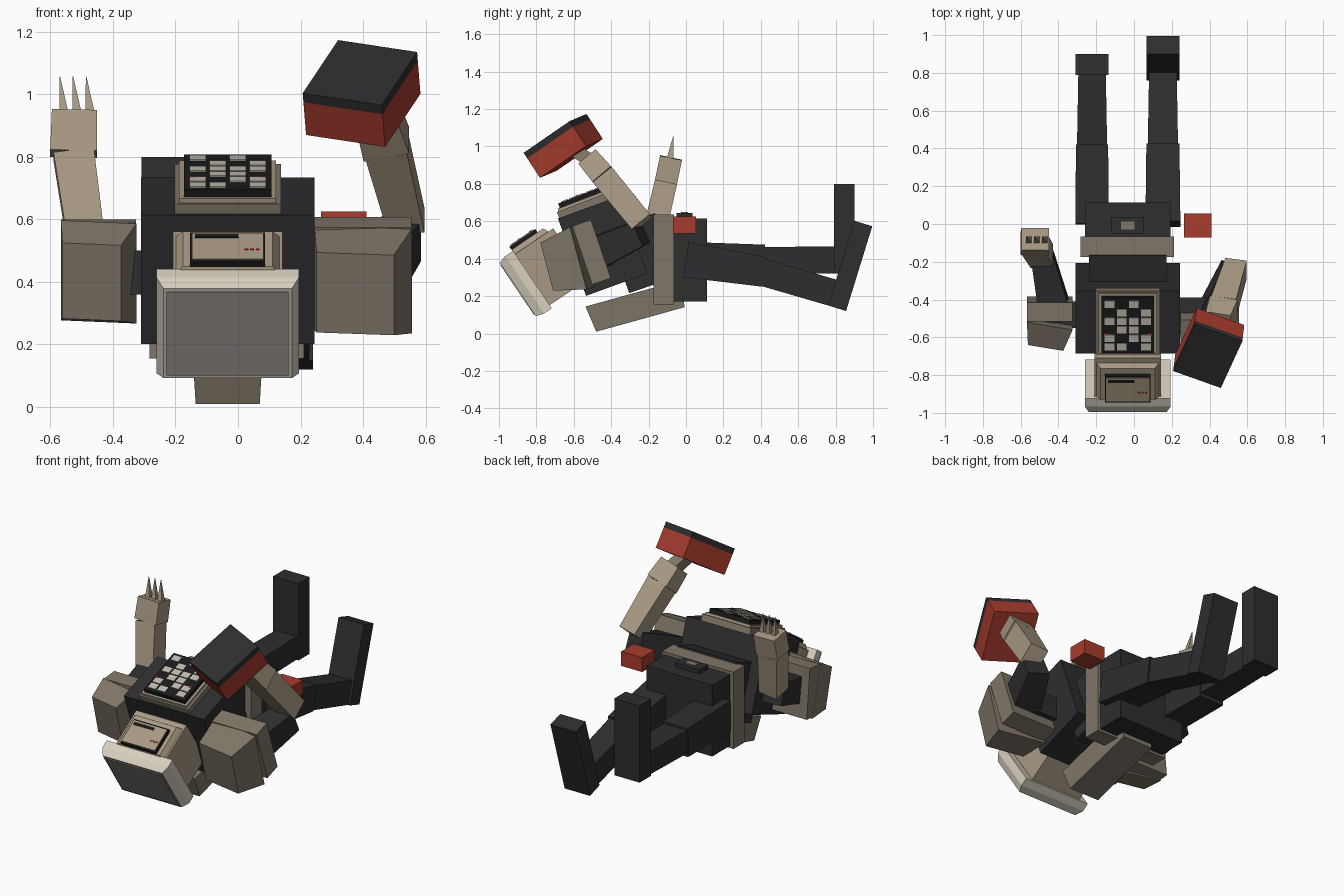
import bpy, bmesh, math
from mathutils import Vector, Matrix


def mat(name, *rgb):
    m = bpy.data.materials.new(name)
    m.diffuse_color = [((c / 255 + 0.055) / 1.055) ** 2.4 for c in rgb] + [1]
    return m


DARK = mat("charcoal", 46, 46, 48)
TAN = mat("tan", 168, 153, 131)
TAUPE = mat("taupe", 128, 118, 104)
CREAM = mat("cream", 216, 208, 192)
GREY = mat("warm grey", 162, 157, 151)
RED = mat("brick red", 168, 60, 46)
BLACK = mat("near black", 26, 26, 27)
WHITE = mat("off white", 190, 184, 172)
CX = -0.033  # body centre line


def prism(name, m, a, b, s0, s1=None, side=(1, 0, 0)):
    """Four-sided prism from a to b, with a (width, depth) section at each end."""
    a, b, side = Vector(a), Vector(b), Vector(side)
    s1 = s1 or s0
    d = (b - a).normalized()
    s = (side - d * side.dot(d)).normalized()
    t = d.cross(s)
    bm = bmesh.new()
    rings = []
    for p, (w, h) in ((a, s0), (b, s1)):
        rings.append([bm.verts.new(p + s * w * i / 2 + t * h * j / 2)
                      for i, j in ((-1, -1), (1, -1), (1, 1), (-1, 1))])
    bm.faces.new(rings[0])
    bm.faces.new(rings[1])
    for i in range(4):
        k = (i + 1) % 4
        bm.faces.new((rings[0][i], rings[0][k], rings[1][k], rings[1][i]))
    bmesh.ops.recalc_face_normals(bm, faces=bm.faces)
    me = bpy.data.meshes.new(name)
    bm.to_mesh(me)
    bm.free()
    me.materials.append(m)
    ob = bpy.data.objects.new(name, me)
    bpy.context.collection.objects.link(ob)
    return ob


def block(name, m, c, size, pitch=0, off=(0, 0, 0), top=1):
    """Box tilted about x; off is an offset in the tilted frame, top scales its upper face."""
    r = Matrix.Rotation(math.radians(pitch), 3, 'X')
    c = Vector(c) + r @ Vector(off)
    z = r @ Vector((0, 0, size[2] / 2))
    return prism(name, m, c - z, c + z, size[:2], (size[0] * top, size[1] * top))


# torso, leaning back towards the head
CH = (CX, -0.445, 0.468)
block("chest", DARK, CH, (0.555, 0.35, 0.44), 20)
block("abdomen", DARK, (CX, -0.235, 0.43), (0.41, 0.27, 0.36), 19)
block("belt", TAUPE, (CX - 0.003, -0.12, 0.395), (0.495, 0.11, 0.48))
block("pelvis", DARK, (CX, 0.023, 0.393), (0.455, 0.18, 0.446))
block("buckle", DARK, (CX, -0.008, 0.63), (0.17, 0.085, 0.028))
block("buckle_mark", TAUPE, (CX, -0.008, 0.646), (0.07, 0.04, 0.005))
block("backpack", TAUPE, (CX, -0.263, 0.145), (0.205, 0.49, 0.145), 15.5, top=1.08)

# chest panel with worn patches
P = (CX, -0.515, 0.695)
block("panel_frame", TAUPE, P, (0.34, 0.36, 0.04), 21)
block("panel_step", TAN, P, (0.31, 0.34, 0.02), 21, (0, 0, 0.025))
block("panel_plate", BLACK, P, (0.28, 0.315, 0.03), 21, (0, 0, 0.045))
PATTERN = ("1101", "1011", "0110", "1111", "0101", "1010")
for j, row in enumerate(PATTERN):
    for i, on in enumerate(row):
        if on == "1":
            block("panel_patch", WHITE, P, (0.052, 0.04, 0.005), 21,
                  ((i - 1.5) * 0.064, (j - 2.5) * 0.048, 0.0625))
for s in (-1, 1):
    block("panel_lamp", RED, P, (0.02, 0.012, 0.005), 21, (s * 0.115, -0.05, 0.064))

# head: local -y is the crown, local +z is the face
H = (CX, -0.73, 0.35)
block("neck", DARK, (CX, -0.63, 0.41), (0.24, 0.14, 0.25), 30)
block("head", TAN, H, (0.35, 0.27, 0.33), 34)
R = Matrix.Rotation(math.radians(34), 3, 'X')
hp = lambda y, z=0: Vector(H) + R @ Vector((0, y, z))
prism("helmet_rim", CREAM, hp(-0.11), hp(-0.16), (0.455, 0.37))
prism("helmet_cap", CREAM, hp(-0.16), hp(-0.205), (0.455, 0.37), (0.41, 0.345))
prism("cap_plate", GREY, hp(-0.204), hp(-0.209), (0.39, 0.32))
block("face_bezel", TAN, H, (0.33, 0.23, 0.03), 34, (0, -0.01, 0.18), 0.87)
block("visor_base", BLACK, H, (0.24, 0.168, 0.02), 34, (0, -0.03, 0.205))
block("visor_plate", TAN, H, (0.228, 0.148, 0.006), 34, (0, -0.03, 0.217))
block("visor_mark", BLACK, H, (0.14, 0.018, 0.004), 34, (-0.035, 0.025, 0.2205))
for i in range(3):
    block("visor_light", RED, H, (0.012, 0.01, 0.004), 34, (0.06 + 0.018 * i, -0.05, 0.2205))

# shoulder pads
prism("right_pad_base", TAUPE, (0.40, -0.455, 0.452), (0.40, -0.555, 0.418), (0.31, 0.33))
prism("right_pad", TAUPE, (0.40, -0.555, 0.408), (0.375, -0.728, 0.362), (0.315, 0.345), (0.25, 0.265))
prism("left_pad_base", TAUPE, (-0.446, -0.40, 0.445), (-0.446, -0.50, 0.435), (0.24, 0.31))
prism("left_pad", TAUPE, (-0.446, -0.50, 0.432), (-0.468, -0.625, 0.40), (0.245, 0.33), (0.19, 0.25))

# left arm with a clawed hand
prism("left_upper_arm", DARK, (-0.41, -0.50, 0.43), (-0.485, -0.17, 0.52), (0.175, 0.18), (0.12, 0.13))
prism("left_elbow_joint", DARK, (-0.40, -0.48, 0.43), (-0.25, -0.48, 0.43), (0.14, 0.14), side=(0, 1, 0))
wrist = (-0.526, -0.107, 0.81)
prism("left_forearm", TAN, (-0.488, -0.17, 0.54), wrist, (0.12, 0.125), (0.13, 0.12))
prism("left_hand", TAN, wrist, (-0.523, -0.08, 0.94), (0.15, 0.12), (0.145, 0.12))
for x in (-0.565, -0.523, -0.481):
    prism("claw", TAN, (x + 0.008, -0.085, 0.935), (x - 0.005, -0.067, 1.057), (0.03, 0.035), (0.002, 0.002))

# right arm with the heavy mallet fist
prism("right_shoulder", DARK, (0.2, -0.46, 0.43), (0.4, -0.46, 0.43), (0.14, 0.14), side=(0, 1, 0))
prism("right_upper_arm", DARK, (0.42, -0.50, 0.42), (0.525, -0.24, 0.54), (0.18, 0.18), (0.13, 0.14))
prism("right_forearm", TAN, (0.54, -0.235, 0.59), (0.475, -0.44, 0.84), (0.115, 0.125), (0.135, 0.13))
prism("right_hand", TAN, (0.475, -0.44, 0.84), (0.445, -0.52, 0.935), (0.15, 0.13), (0.135, 0.12))
prism("mallet_neck", TAUPE, (0.445, -0.51, 0.925), (0.41, -0.60, 0.98), (0.07, 0.07))
top, n = Vector((0.39, -0.70, 1.07)), Vector((-0.068, -0.545, 0.836))
across = (0.253, -0.09, -0.038)
prism("mallet_body", RED, top - n * 0.16, top - n * 0.035, (0.271, 0.32), side=across)
prism("mallet_face", DARK, top - n * 0.035, top, (0.271, 0.32), side=across)

# hip pouch
block("hip_pouch", RED, (0.338, -0.008, 0.58), (0.145, 0.125, 0.09))

# legs: left straight, right sagging at the knee
L, RX = -0.222, 0.153
prism("left_thigh", DARK, (L, 0.0, 0.395), (L, 0.42, 0.385), (0.178, 0.19), (0.17, 0.18))
prism("left_shin", DARK, (L, 0.40, 0.39), (L, 0.81, 0.393), (0.16, 0.145), (0.145, 0.145))
block("left_foot", DARK, (L, 0.845, 0.56), (0.175, 0.11, 0.48))
prism("right_thigh", DARK, (RX, 0.0, 0.395), (RX, 0.415, 0.33), (0.185, 0.19), (0.175, 0.16))
prism("right_shin", DARK, (RX, 0.40, 0.33), (RX, 0.83, 0.205), (0.16, 0.145), (0.145, 0.145))
prism("right_foot", DARK, (RX, 0.808, 0.135), (RX, 0.948, 0.588), (0.175, 0.10))
